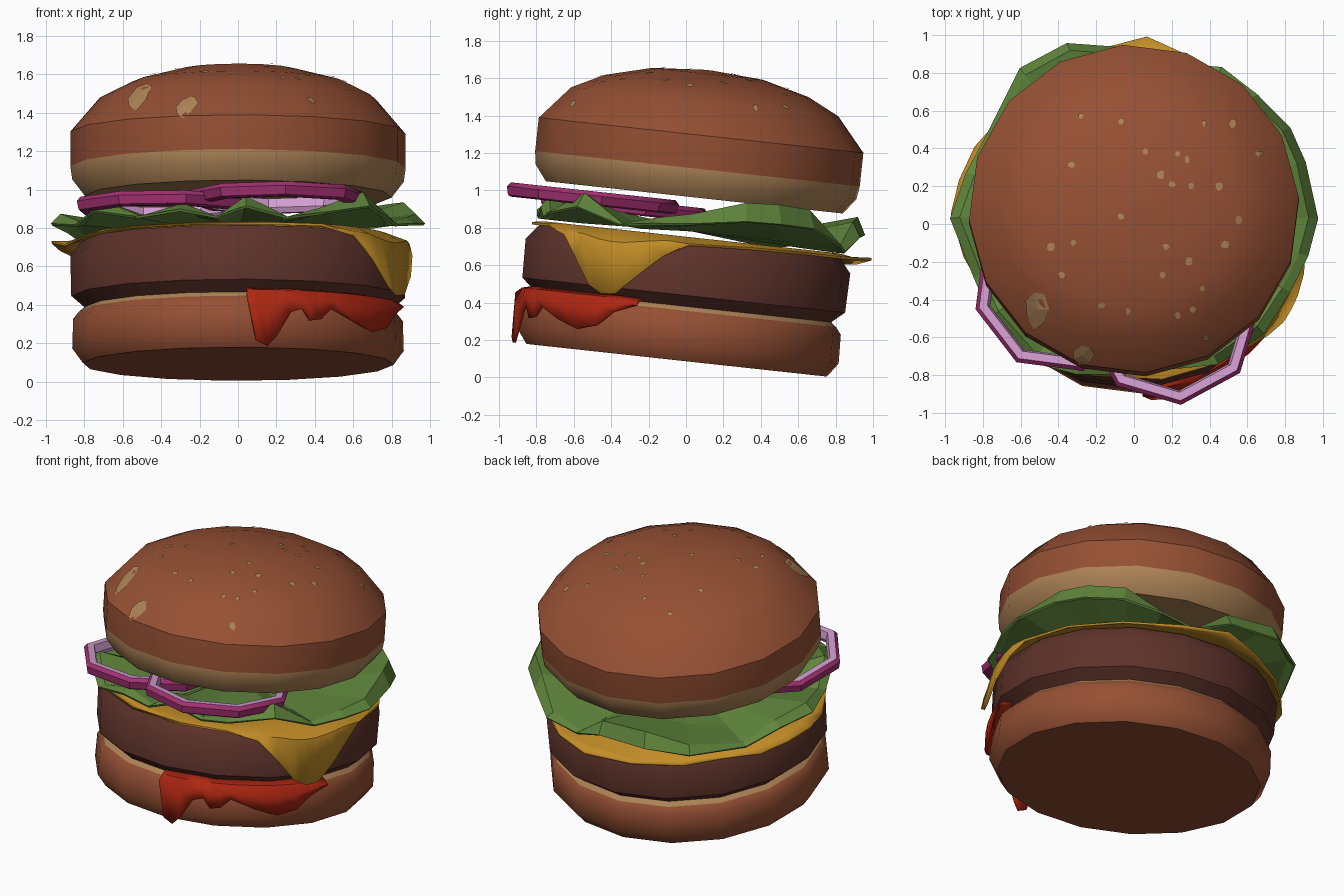
import bpy, bmesh, math, random
from mathutils import Matrix, Vector
from mathutils.bvhtree import BVHTree

if "Cube" in bpy.data.objects:
    bpy.data.objects.remove(bpy.data.objects["Cube"])

random.seed(4)
# The whole stack leans back about x; parts are built upright, then tilted
TILT = Matrix.Translation((0, -0.05, 0.092)) @ Matrix.Rotation(math.radians(-6.2), 4, 'X')


def mat(name, *rgb):
    m = bpy.data.materials.new(name)
    m.diffuse_color = (*rgb, 1)
    m.use_nodes = True
    m.node_tree.nodes["Principled BSDF"].inputs["Base Color"].default_value = m.diffuse_color
    return m


CRUST = mat("bun crust brown", .30, .08, .034)
CRUMB = mat("bun crumb tan", .42, .23, .095)
MEAT = mat("patty brown", .11, .032, .023)
CHEESE = mat("cheese yellow", .55, .27, .02)
LEAF = mat("lettuce green", .115, .235, .045)
SAUCE = mat("sauce red", .43, .02, .006)
SKIN = mat("onion magenta", .36, .03, .165)
FLESH = mat("onion lavender", .64, .34, .63)


def polar(deg, r, w, cx=0, cy=0):
    a = math.radians(deg)
    return (cx + r * math.cos(a), cy + r * math.sin(a), w)


def loft(name, rings, mats, rule=lambda i: 0, closed=True, caps=False, loop=False,
         smooth=40, thick=0):
    """Bridge rings of points; rule(i) gives the material of band i."""
    bm = bmesh.new()
    vs = [[bm.verts.new(TILT @ Vector(p)) for p in r] for r in rings]
    n, m = len(rings[0]), len(rings)
    for i in range(m if loop else m - 1):
        a, b = vs[i], vs[(i + 1) % m]
        for j in range(n if closed else n - 1):
            k = (j + 1) % n
            bm.faces.new((a[j], a[k], b[k], b[j])).material_index = rule(i)
    if caps:
        bm.faces.new(vs[0][::-1]).material_index = rule(0)
        bm.faces.new(vs[-1]).material_index = rule(m - 2)
    bmesh.ops.recalc_face_normals(bm, faces=bm.faces)
    me = bpy.data.meshes.new(name)
    bm.to_mesh(me)
    bm.free()
    ob = bpy.data.objects.new(name, me)
    bpy.context.collection.objects.link(ob)
    for x in mats:
        me.materials.append(x)
    if smooth:
        bpy.ops.object.select_all(action='DESELECT')
        bpy.context.view_layer.objects.active = ob
        ob.select_set(True)
        bpy.ops.object.shade_smooth_by_angle(angle=math.radians(smooth))
    if thick:
        mod = ob.modifiers.new("thickness", 'SOLIDIFY')
        mod.thickness = thick
        mod.offset = 0
    return ob


def lathe(name, profile, mats, rule=lambda i: 0):
    rings = [[polar(360 * j / 16 + 4, r, w) for j in range(16)] for r, w in profile]
    return loft(name, rings, mats, rule, caps=True)


# Buns and patty
lathe("bottom_bun", [(.81, 0), (.865, .075), (.86, .23), (.83, .268), (.795, .297)],
      [CRUST, CRUMB], lambda i: int(i == 3))
lathe("patty", [(.80, .29), (.87, .35), (.875, .56), (.81, .64)], [MEAT])
top = lathe("top_bun", [(.80, .876), (.865, .96), (.875, 1.03), (.875, 1.21), (.72, 1.39),
                        (.55, 1.475), (.30, 1.54), (.02, 1.56)],
            [CRUST, CRUMB], lambda i: int(i < 2))

# Cheese slice: (angle, radius, edge height), with one corner hanging down
edge = [(0, .89, .62), (22, .88, .635), (45, .88, .64), (68, .92, .64), (86, .98, .65),
        (104, .93, .62), (124, .90, .60), (140, .89, .61), (155, .93, .60), (167, .95, .62),
        (178, .97, .64), (192, .92, .60), (208, .88, .63), (230, .86, .645), (255, .86, .645),
        (280, .86, .645), (300, .88, .645), (312, .90, .60), (320, .92, .48), (327, .935, .35),
        (332, .935, .31), (337, .935, .32), (344, .93, .43), (352, .91, .55)]
loft("cheese", [[polar(a, .02, .655) for a, r, w in edge],
                [polar(a, .80, .655) for a, r, w in edge],
                [polar(a, min(r, .885), max(w, .62) if r < .94 and w > .56 else w + (.64 - w) * .85)
                 for a, r, w in edge],
                [polar(a, r, w) for a, r, w in edge]], [CHEESE], thick=.014)

# Lettuce leaf: wavy rim, the high waves fold over into a skirt
rim = [(0, .97, .78), (18, .95, .87), (30, .95, .88), (45, .92, .87), (60, .93, .72), (75, .86, .67),
       (90, .90, .83), (111, .99, .86), (127, 1.0, .77), (150, .90, .66), (165, .92, .75),
       (180, .97, .78), (200, .90, .70), (215, .92, .80), (235, .93, .69), (250, .88, .75),
       (262, .83, .68), (273, .81, .79), (288, .83, .68), (300, .89, .73), (318, .92, .83),
       (335, .91, .69), (348, .94, .74)]
loft("lettuce", [[polar(a, .02, .70) for a, r, w in rim],
                 [polar(a, .62, .71 + (w - .74) * .5) for a, r, w in rim],
                 [polar(a, r * .95, w) for a, r, w in rim],
                 [polar(a, r, w - max(0, w - .68) * .5) for a, r, w in rim]],
     [LEAF], smooth=0, thick=.014)


# Onion rings: eight-sided bands, magenta outside, lavender inside and on top
def onion(name, cx, cy, w, phase):
    sec = [(.455, -.03), (.465, .015), (.445, .038), (.40, .038), (.385, -.01), (.40, -.038),
           (.44, -.038)]
    rings = [[polar(45 * j + phase, r, w + h, cx, cy) for j in range(8)] for r, h in sec]
    loft(name, rings, [SKIN, FLESH], lambda i: int(i in (2, 3, 4)), loop=True)


onion("onion_ring_left", -.39, -.37, .785, -75)
onion("onion_ring_front", .20, -.54, .812, -84)

# Sauce running down the bottom bun: (angle, lower end)
drips = [(-87, .25), (-84, .03), (-80, 0), (-77, .05), (-72, .18), (-68, .20), (-65, .14),
         (-61, .15), (-57, .21), (-47, .15), (-38, .11), (-30, .14), (-24, .22), (-16, .27)]
loft("sauce", [[polar(a, .78, .31) for a, w in drips],
               [polar(a, .86, .29) for a, w in drips],
               [polar(a, .89, w + (.27 - w) * .75) for a, w in drips],
               [polar(a, .887, w) for a, w in drips]],
     [SAUCE], closed=False, thick=.018)

# Seeds: thin flecks dropped onto the top bun, given in plan
seeds = [(-.28, .57), (-.07, .54), (.37, .53), (.52, .53), (-.33, .31), (.06, .38), (.23, .37),
         (.28, .34), (.14, .26), (.2, .21), (.3, .2), (.45, .2), (.66, .37), (.55, .02),
         (-.07, .04), (-.32, -.1), (-.44, -.12), (.17, -.12), (.48, -.11), (.29, -.2),
         (.15, -.27), (-.38, -.27), (.36, -.34), (-.17, -.43), (-.03, -.46), (.23, -.48),
         (.31, -.45), (.38, -.6)]
flecks = [(x, y, random.uniform(.012, .022), random.uniform(.014, .026)) for x, y in seeds]
flecks += [(-.51, -.45, .06, .10), (-.27, -.69, .06, .05)]
tree = BVHTree.FromPolygons([v.co for v in top.data.vertices],
                            [p.vertices for p in top.data.polygons])
bm = bmesh.new()
for x, y, rx, ry in flecks:
    pts = []
    for k in range(-1, 7):
        a, s = k * math.tau / 7, (0 if k < 0 else random.uniform(.8, 1.15))
        hit, nor, _, _ = tree.ray_cast(Vector((x + s * rx * math.cos(a), y + s * ry * math.sin(a), 3)),
                                       Vector((0, 0, -1)))
        if hit:
            pts.append(bm.verts.new(hit + nor * .007))
    for k in range(1, len(pts)):
        bm.faces.new((pts[0], pts[k], pts[k % (len(pts) - 1) + 1]))
me = bpy.data.meshes.new("seeds")
bm.to_mesh(me)
bm.free()
me.materials.append(CRUMB)
bpy.context.collection.objects.link(bpy.data.objects.new("seeds", me))
